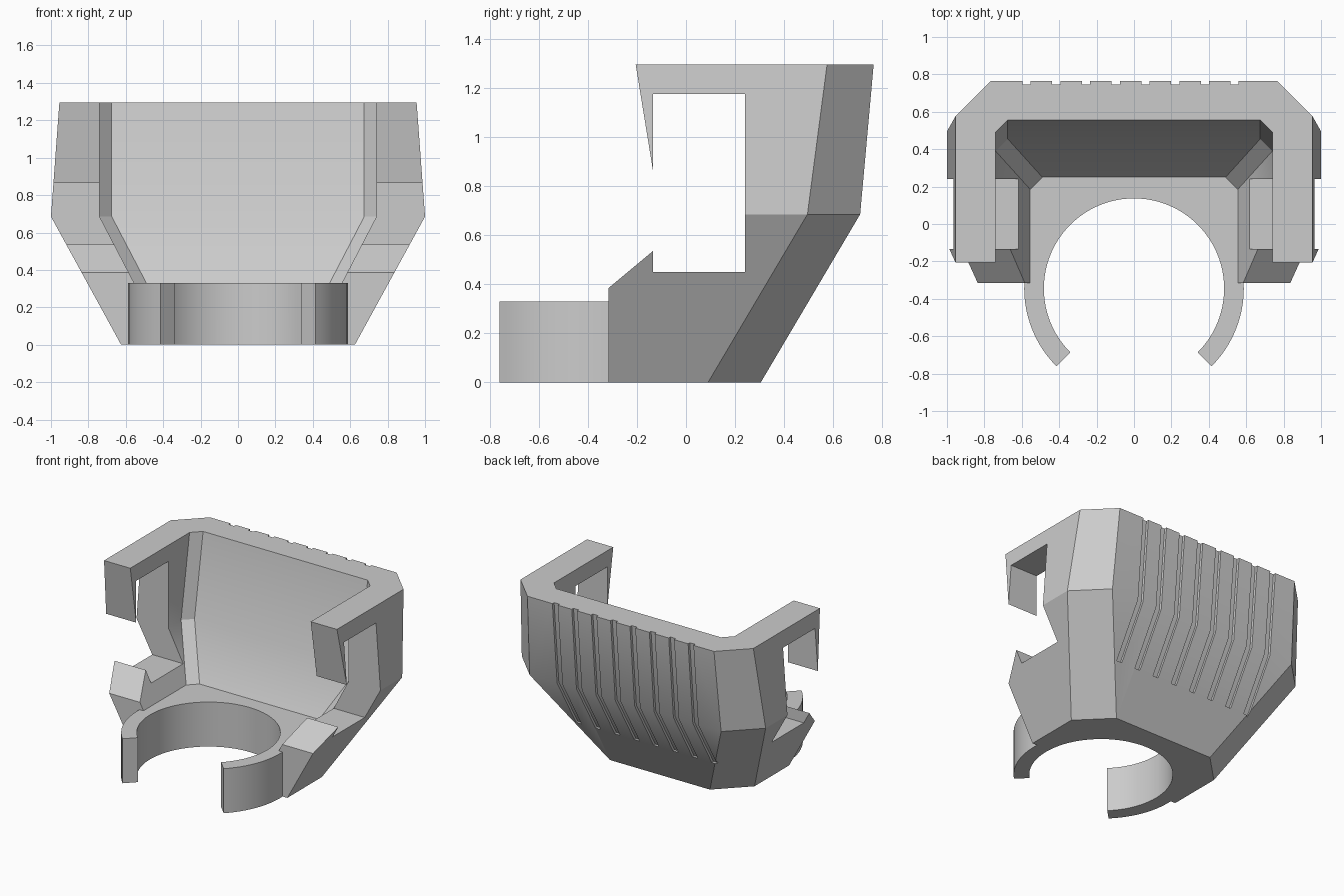
import bpy, bmesh, math

if "Cube" in bpy.data.objects:
    bpy.data.objects.remove(bpy.data.objects["Cube"])

grey = bpy.data.materials.new("plain_grey")
grey.diffuse_color = (0.6, 0.6, 0.6, 1)
grey.use_nodes = True
grey.node_tree.nodes["Principled BSDF"].inputs["Base Color"].default_value = grey.diffuse_color


def loft(name, rings):
    """Closed solid through rings of matching points."""
    bm = bmesh.new()
    loops = [[bm.verts.new(p) for p in r] for r in rings]
    n = len(loops[0])
    bm.faces.new(loops[0])
    bm.faces.new(loops[-1])
    for a, b in zip(loops, loops[1:]):
        for i in range(n):
            j = (i + 1) % n
            bm.faces.new((a[i], a[j], b[j], b[i]))
    bmesh.ops.recalc_face_normals(bm, faces=bm.faces)
    me = bpy.data.meshes.new(name)
    bm.to_mesh(me)
    bm.free()
    ob = bpy.data.objects.new(name, me)
    bpy.context.collection.objects.link(ob)
    me.materials.append(grey)
    return ob


def section(z, side_x, side_y, back_y, front_y):
    """U-shaped plan with 45 degree back corners."""
    c = back_y - side_y
    half = [(side_x, front_y, z), (side_x, side_y, z), (side_x - c, back_y, z)]
    return half + [(-x, y, z) for x, y, z in reversed(half)]


def side_prism(name, yz, x0, x1):
    return loft(name, [[(x, y, z) for y, z in yz] for x in (x0, x1)])


def plan_prism(name, xy, z0, z1):
    return loft(name, [[(x, y, z) for x, y in xy] for z in (z0, z1)])


def combine(target, tool, op):
    m = target.modifiers.new(op, 'BOOLEAN')
    m.operation = op
    m.solver = 'EXACT'
    m.object = tool
    bpy.context.view_layer.objects.active = target
    bpy.ops.object.modifier_apply(modifier=m.name)
    bpy.data.objects.remove(tool)


# Outer shell, flaring from the base and leaning in at the rim
body = loft("clip_holder", [
    section(0, 0.625, 0.09, 0.305, -0.5),
    section(0.685, 1.0, 0.495, 0.71, -0.5),
    section(1.295, 0.955, 0.575, 0.765, -0.5)])

# Hollow inside, open to the top and front
combine(body, loft("cavity", [
    section(0.33, 0.555, 0.185, 0.25, -1),
    section(0.685, 0.74, 0.39, 0.455, -1),
    section(1.295, 0.74, 0.49, 0.555, -1),
    section(1.4, 0.74, 0.507, 0.572, -1)]), 'DIFFERENCE')

# Side windows with hooked upper and lower jaws
combine(body, side_prism("window", [
    (-0.222, 1.4), (-0.135, 0.865), (-0.135, 1.175), (0.24, 1.175),
    (0.24, 0.45), (-0.135, 0.45), (-0.135, 0.535), (-0.315, 0.385),
    (-0.315, -0.1), (-0.7, -0.1), (-0.7, 1.4)], -1.2, 1.2), 'DIFFERENCE')

# Round clamp at the base, opened at the front
CY = -0.345


def arc(r, a0, a1, n):
    return [(r * math.cos(math.radians(a0 + (a1 - a0) * i / n)),
             CY + r * math.sin(math.radians(a0 + (a1 - a0) * i / n)))
            for i in range(n + 1)]


combine(body, plan_prism("clamp_disc", arc(0.587, -90, 270, 96)[:-1], 0, 0.33), 'UNION')
keyhole = arc(0.482, -45, 225, 72) + [arc(0.95, 225, 226, 1)[0], arc(0.95, -45, -44, 1)[0]]
combine(body, plan_prism("clamp_bore", keyhole, -0.1, 0.4), 'DIFFERENCE')

# Grip grooves down the back
for i in range(8):
    x = -0.575 + i * 0.159
    combine(body, side_prism("groove", [
        (0.468, 0.31), (0.69, 0.685), (0.745, 1.295), (0.7545, 1.4),
        (0.9, 1.4), (0.9, 0.31)], x - 0.022, x + 0.022), 'DIFFERENCE')

bpy.ops.object.select_all(action='DESELECT')
body.select_set(True)
bpy.context.view_layer.objects.active = body
bpy.ops.object.shade_smooth_by_angle(angle=math.radians(30))
